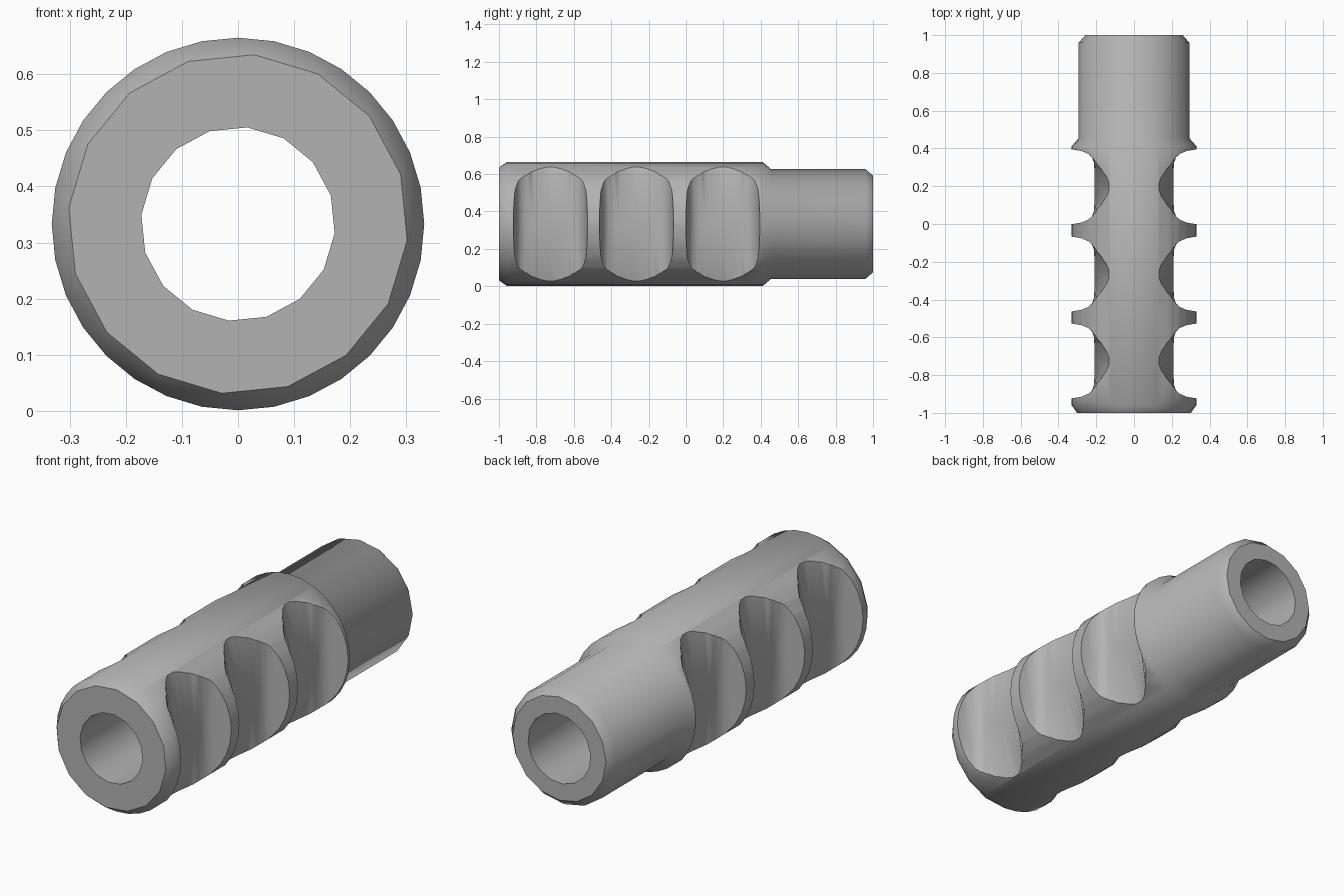
import bpy, bmesh, math

if "Cube" in bpy.data.objects:
    bpy.data.objects.remove(bpy.data.objects["Cube"])

R, CZ, SEG = 0.332, 0.333, 32


def make_object(name, bm):
    bmesh.ops.recalc_face_normals(bm, faces=bm.faces)
    mesh = bpy.data.meshes.new(name)
    bm.to_mesh(mesh)
    bm.free()
    obj = bpy.data.objects.new(name, mesh)
    bpy.context.collection.objects.link(obj)
    return obj


def ring(bm, r, y, coarse, turn):
    # a coarse ring is a 16-gon: odd points sit on the chord midpoints
    verts = []
    for i in range(SEG):
        a = 2 * math.pi * i / SEG + math.radians(turn)
        k = r * math.cos(math.pi / 16) if coarse and i % 2 else r
        verts.append(bm.verts.new((k * math.sin(a), y, CZ + k * math.cos(a))))
    return verts


# Tube body: closed lathe profile (radius, y, coarse, turn in degrees)
profile = [(0.303, -1, True, 5.5), (R, -0.957, False, 0), (R, 0.41, False, 0),
           (0.293, 0.455, True, 0), (0.293, 0.96, True, 0), (0.258, 1, True, 0),
           (0.173, 1, True, 5.5), (0.173, -1, True, 5.5)]
bm = bmesh.new()
rings = [ring(bm, *p) for p in profile]
for k, a in enumerate(rings):
    b = rings[(k + 1) % len(rings)]
    for i in range(SEG):
        j = (i + 1) % SEG
        bm.faces.new((a[i], a[j], b[j], b[i]))
body = make_object("ported_tube", bm)

# Side port cutters: U-shaped at top and bottom, flat ridge at mid height
# half profile: (y offset, x at mid height, x at upper/lower end)
half = [(0.205, 0.42, 0.42), (0.198, 0.33, 0.33), (0.19, 0.28, 0.28),
        (0.174, 0.242, 0.242), (0.155, 0.222, 0.22), (0.13, 0.213, 0.198),
        (0.09, 0.21, 0.165), (0.05, 0.21, 0.14), (0.02, 0.21, 0.13)]
full = [(-y, m, e) for y, m, e in half] + half[::-1]
bm = bmesh.new()
for yc in (-0.725, -0.265, 0.197):
    for side in (-1, 1):
        rows = []
        for t in (-1, 0, 1):
            rows.append([bm.verts.new((side * (e if t else m), yc + y,
                                       CZ + 0.315 * t)) for y, m, e in full])
        bm.faces.new(rows[0])
        bm.faces.new(rows[2])
        n = len(full)
        for lo, hi in zip(rows, rows[1:]):
            for i in range(n):
                j = (i + 1) % n
                bm.faces.new((lo[i], lo[j], hi[j], hi[i]))
bmesh.ops.triangulate(bm, faces=bm.faces)
cutter = make_object("port_cutter", bm)
cutter.hide_render = True

# Dark grey metal
metal = bpy.data.materials.new("dark_metal")
metal.diffuse_color = (0.45, 0.45, 0.45, 1)
metal.use_nodes = True
metal.node_tree.nodes["Principled BSDF"].inputs["Base Color"].default_value = metal.diffuse_color
body.data.materials.append(metal)
cutter.data.materials.append(metal)

# Cut the ports and shade
mod = body.modifiers.new("ports", 'BOOLEAN')
mod.operation = 'DIFFERENCE'
mod.solver = 'EXACT'
mod.object = cutter
bpy.context.view_layer.objects.active = body
bpy.ops.object.select_all(action='DESELECT')
body.select_set(True)
bpy.ops.object.modifier_apply(modifier="ports")
bpy.data.objects.remove(cutter)
bpy.ops.object.shade_smooth_by_angle(angle=math.radians(46))
